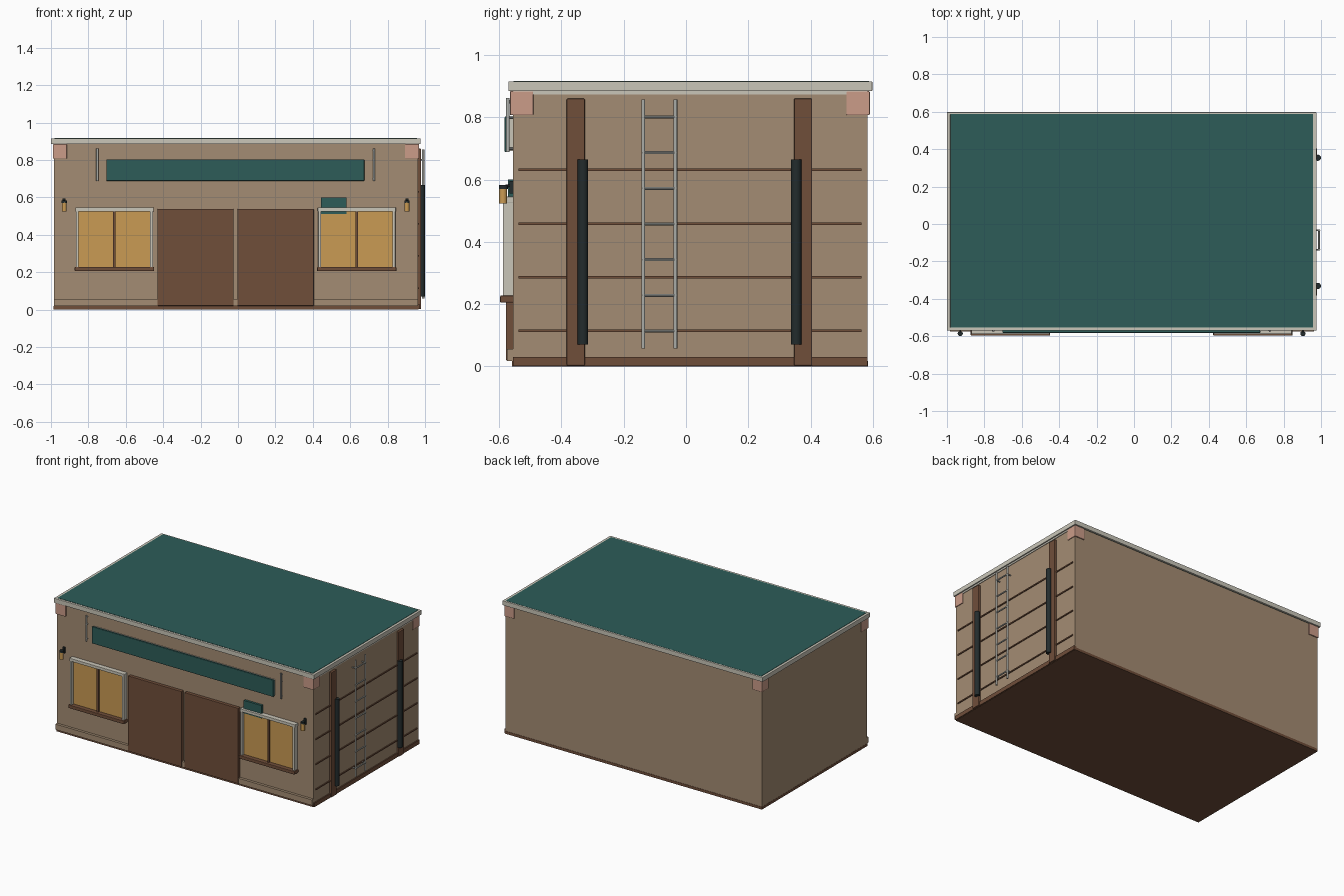
import bpy, math
from mathutils import Vector

if "Cube" in bpy.data.objects:
    bpy.data.objects.remove(bpy.data.objects["Cube"])


def material(name, hex_code):
    def lin(c):
        c /= 255
        return c / 12.92 if c <= 0.04045 else ((c + 0.055) / 1.055) ** 2.4
    m = bpy.data.materials.new(name)
    m.diffuse_color = [lin(int(hex_code[i:i + 2], 16)) for i in (0, 2, 4)] + [1]
    m.use_nodes = True
    m.node_tree.nodes["Principled BSDF"].inputs["Base Color"].default_value = m.diffuse_color
    return m


TAN = material("tan wall", "A48C73")
BROWN = material("dark brown wood", "704E3A")
TEAL = material("teal paint", "2D5C58")
CREAM = material("cream trim", "CAC6B9")
AMBER = material("amber glass", "CA9B53")
PINK = material("pink stone", "CB9C89")
DARK = material("dark iron", "232C2D")
METAL = material("pale metal", "AEB0AB")


def box(name, x, y, z, mat, bevel=0):
    """Box spanning the (low, high) pairs x, y and z."""
    bpy.ops.mesh.primitive_cube_add(
        size=1, location=[(a + b) / 2 for a, b in (x, y, z)])
    o = bpy.context.object
    o.name = name
    o.scale = [b - a for a, b in (x, y, z)]
    bpy.ops.object.transform_apply(location=False, rotation=False, scale=True)
    o.data.materials.append(mat)
    if bevel:
        mod = o.modifiers.new("bevel", 'BEVEL')
        mod.width = bevel
        mod.segments = 2
    return o


def rod(name, p, q, r, mat, sides=12):
    """Cylinder from point p to point q."""
    p, q = Vector(p), Vector(q)
    bpy.ops.mesh.primitive_cylinder_add(
        vertices=sides, radius=r, depth=(q - p).length, location=(p + q) / 2)
    o = bpy.context.object
    o.name = name
    o.rotation_euler = (q - p).to_track_quat('Z', 'Y').to_euler()
    o.data.materials.append(mat)
    bpy.ops.object.shade_smooth_by_angle(angle=math.radians(40))
    return o


# Main shell
X0, X1, Y0, Y1 = -0.985, 0.963, -0.556, 0.583
box("walls", (X0, X1), (Y0, Y1), (0.018, 0.885), TAN)
box("floor_slab", (X0 - 0.001, X1 + 0.002), (Y0 - 0.002, Y1 + 0.002), (0, 0.018), BROWN)
box("side_base_board", (X1 - 0.01, X1 + 0.008), (Y0, Y1), (0.002, 0.03), BROWN)
box("front_skirting", (X0, X1), (-0.574, Y0 + 0.01), (0.018, 0.056), TAN)

# Roof with a surrounding trim
RX0, RX1, RY0, RY1 = -1.0, 0.975, -0.57, 0.598
T = 0.018
box("roof_panel", (RX0 + T, RX1 - T), (RY0 + T - 0.002, RY1 - T + 0.008), (0.885, 0.916), TEAL)
box("roof_trim_front", (RX0, RX1), (RY0, RY0 + 0.016), (0.884, 0.915), CREAM, 0.002)
box("roof_trim_back", (RX0, RX1), (RY1 - 0.012, RY1), (0.884, 0.915), CREAM, 0.002)
box("roof_trim_left", (RX0, RX0 + T), (RY0, RY1), (0.884, 0.915), CREAM, 0.002)
box("roof_trim_right", (RX1 - T, RX1), (RY0, RY1), (0.884, 0.915), CREAM, 0.002)
box("eave_strip", (X1 - 0.01, X1 + 0.004), (Y0, Y1), (0.873, 0.885), CREAM)

# Corner blocks under the eaves
for x in ((-0.99, -0.915), (0.893, 0.968)):
    for y in ((-0.565, -0.49), (0.515, 0.59)):
        box("corner_block", x, y, (0.807, 0.884), PINK, 0.003)

# Doors
for x in ((-0.43, -0.024), (-0.003, 0.405)):
    box("door", x, (-0.578, Y0 + 0.01), (0.02, 0.537), BROWN, 0.002)


# Windows
def window(x0, x1):
    mid = (x0 + x1) / 2
    box("window_glass", (x0 + 0.01, x1 - 0.01), (-0.568, Y0 + 0.01), (0.22, 0.535), AMBER)
    for x in ((x0 + 0.003, x0 + 0.018), (x1 - 0.018, x1 - 0.003)):
        box("window_jamb", x, (-0.588, Y0 + 0.01), (0.225, 0.53), CREAM, 0.002)
    box("window_lintel", (x0, x1), (-0.588, Y0 + 0.01), (0.525, 0.545), CREAM, 0.002)
    box("window_mullion", (mid - 0.006, mid + 0.006), (-0.58, Y0 + 0.01), (0.225, 0.526), BROWN)
    box("window_sill", (x0 - 0.003, x1 + 0.003), (-0.597, Y0 + 0.01), (0.205, 0.228), BROWN, 0.004)


window(-0.87, -0.452)
window(0.426, 0.844)

# Sign boards
box("long_sign_backing", (-0.70, 0.672), (-0.568, Y0 + 0.01), (0.692, 0.798), CREAM)
box("long_sign", (-0.703, 0.675), (-0.582, -0.568), (0.688, 0.803), TEAL, 0.003)
box("small_sign", (0.444, 0.58), (-0.572, Y0 + 0.01), (0.512, 0.60), TEAL)

# Vertical front pipes with brackets
for x in (-0.752, 0.727):
    rod("front_pipe", (x, -0.572, 0.688), (x, -0.572, 0.862), 0.006, METAL)
    for z in (0.70, 0.80, 0.85):
        rod("pipe_bracket", (x - 0.003, -0.572, z), (x - 0.003, -0.55, z), 0.005, METAL, 8)

# Lanterns
for x in (-0.929, 0.903):
    rod("lantern_glass", (x, -0.587, 0.523), (x, -0.587, 0.572), 0.013, AMBER)
    rod("lantern_cap", (x, -0.586, 0.57), (x, -0.586, 0.582), 0.014, DARK)
    rod("lantern_arm", (x, -0.586, 0.577), (x, Y0 + 0.005, 0.584), 0.005, DARK, 8)
    box("lantern_mount", (x - 0.008, x + 0.008), (-0.566, Y0 + 0.01), (0.555, 0.595), DARK)

# Side posts with iron poles
for y_post, y_pole in ((-0.354, -0.331), (0.376, 0.354)):
    box("side_post", (X1 - 0.01, 0.978), (y_post - 0.029, y_post + 0.029), (0.003, 0.86), BROWN, 0.003)
    rod("iron_pole", (0.983, y_pole, 0.07), (0.983, y_pole, 0.665), 0.017, DARK)

# Horizontal battens on the side wall
for z in (0.114, 0.287, 0.458, 0.631):
    box("side_batten", (X1 - 0.01, X1 + 0.006), (-0.537, 0.563), (z - 0.004, z + 0.004), BROWN)

# Ladder
for y in (-0.137, -0.034):
    rod("ladder_rail", (0.99, y, 0.058), (0.99, y, 0.857), 0.006, METAL)
for i in range(7):
    z = 0.114 + i * 0.1145
    rod("ladder_rung", (0.99, -0.142, z), (0.99, -0.029, z), 0.005, METAL, 8)
for y in (-0.137, -0.034):
    for z in (0.114, 0.801):
        rod("ladder_bracket", (X1 - 0.005, y, z), (0.99, y, z), 0.004, METAL, 8)
